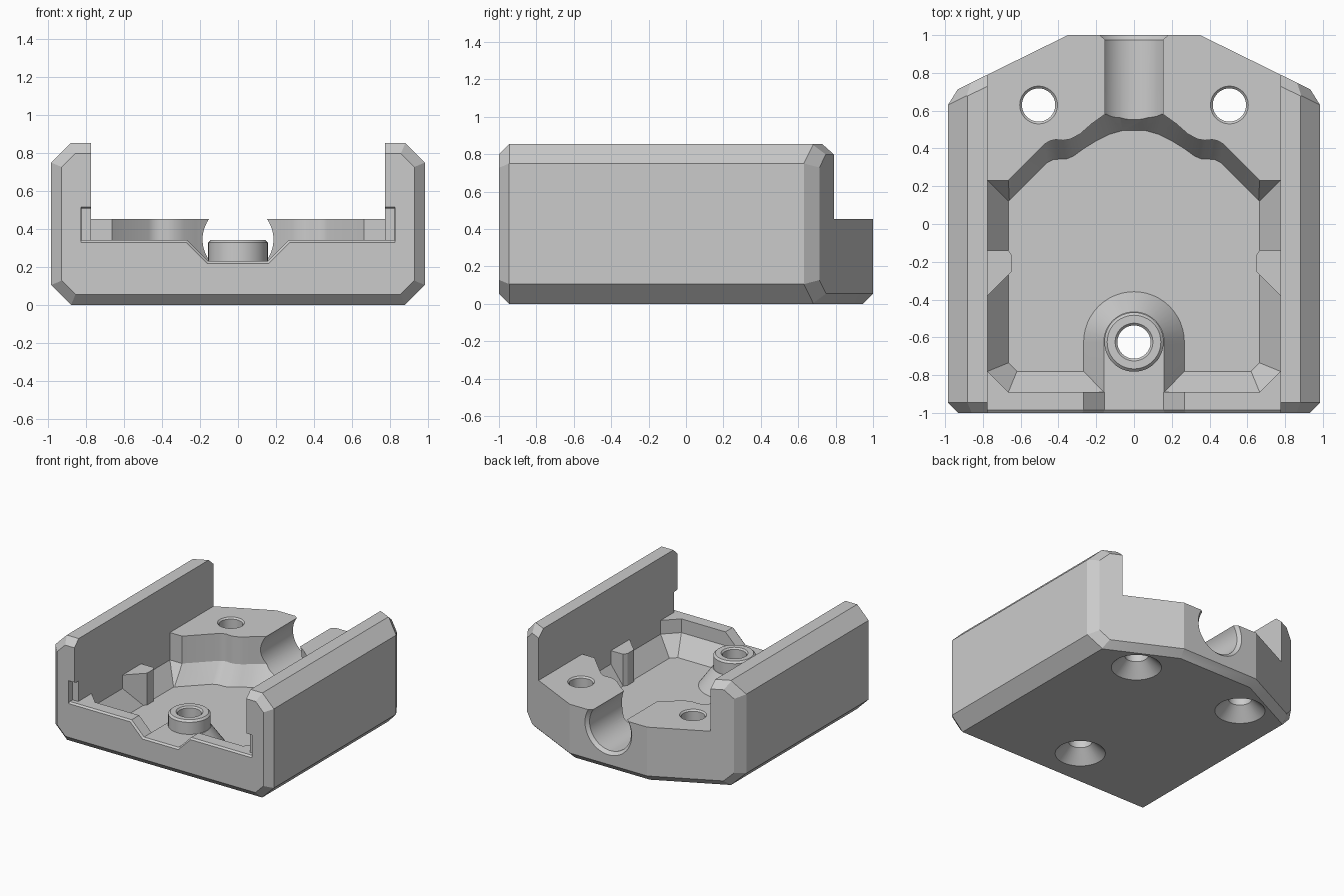
import bpy, bmesh, math
from mathutils import Vector

cube = bpy.data.objects.get("Cube")
if cube:
    bpy.data.objects.remove(cube)

grey = bpy.data.materials.new("light_grey")
grey.use_nodes = True
colour = (0.6, 0.6, 0.6, 1)
grey.diffuse_color = colour
grey.node_tree.nodes["Principled BSDF"].inputs["Base Color"].default_value = colour


def finish(name, bm):
    bmesh.ops.recalc_face_normals(bm, faces=bm.faces)
    mesh = bpy.data.meshes.new(name)
    bm.to_mesh(mesh)
    bm.free()
    mesh.materials.append(grey)
    obj = bpy.data.objects.new(name, mesh)
    bpy.context.scene.collection.objects.link(obj)
    return obj


def loft(name, rings):
    """Closed solid through rings with equal point counts."""
    bm = bmesh.new()
    loops = [[bm.verts.new(p) for p in ring] for ring in rings]
    n = len(loops[0])
    for a, b in zip(loops, loops[1:]):
        for i in range(n):
            j = (i + 1) % n
            bm.faces.new((a[i], a[j], b[j], b[i]))
    bm.faces.new(loops[0])
    bm.faces.new(loops[-1])
    return finish(name, bm)


def box(name, x, y0, y1, z0, z1):
    flat = [(-x, y0), (x, y0), (x, y1), (-x, y1)]
    return loft(name, [[(px, py, z) for px, py in flat] for z in (z0, z1)])


def lathe(name, cx, cy, profile, n=48):
    turn = [2 * math.pi * i / n for i in range(n)]
    return loft(name, [[(cx + r * math.cos(t), cy + r * math.sin(t), z)
                        for t in turn] for r, z in profile])


def mirrored(half):
    return half + [(-a, b) for a, b in reversed(half)]


def combine(body, tool, operation):
    mod = body.modifiers.new(operation, 'BOOLEAN')
    mod.object, mod.operation, mod.solver = tool, operation, 'EXACT'
    bpy.context.view_layer.update()
    graph = bpy.context.evaluated_depsgraph_get()
    mesh = bpy.data.meshes.new_from_object(body.evaluated_get(graph))
    body.modifiers.clear()
    body.data = mesh
    bpy.data.objects.remove(tool)


# Outer block, trimmed by chamfer planes
bm = bmesh.new()
bmesh.ops.create_cube(bm, size=2)
for v in bm.verts:
    v.co = (v.co.x * 0.985, v.co.y, (v.co.z + 1) * 0.4265)


def trim(point, normal):
    cut = bmesh.ops.bisect_plane(bm, geom=bm.verts[:] + bm.edges[:] + bm.faces[:],
                                 plane_co=point, plane_no=Vector(normal).normalized(),
                                 clear_outer=True)
    edges = [e for e in cut["geom_cut"] if isinstance(e, bmesh.types.BMEdge)]
    if len(edges) > 2:
        bmesh.ops.contextual_create(bm, geom=edges)


for s in (-1, 1):
    slant = Vector((s * 0.441, 0.897, 0))
    side = Vector((s, 0, 0))
    trim((s * 0.35, 1, 0), slant)
    trim((s * 0.985, 0.63, 0), side + slant)
    trim((s * 0.985, -0.945, 0), (s, -1, 0))
    for up, side_z, end_z in ((-1, 0.105, 0.055), (1, 0.75, 0.798)):
        chamfer = Vector((s, 0, up)).normalized()
        trim((s * 0.985, 0, side_z), chamfer)
        trim((s * 0.35, 1, end_z), slant + Vector((0, 0, up)))
        trim((s * 0.985, 0.63, side_z), chamfer + slant)
        trim((s * 0.985, -0.945, side_z), chamfer + Vector((0, -1, 0)))
for point, normal in (((0, -1, 0.055), (0, -1, -1)), ((0, -1, 0.798), (0, -1, 1)),
                      ((0, 1, 0.055), (0, 1, -1))):
    trim(point, normal)
tray = finish("tray_body", bm)

# Open channel between the side walls
combine(tray, box("channel_cutter", 0.775, -1.2, 1.2, 0.453, 1), 'DIFFERENCE')

# Pocket with a sloped skirt around its floor
rim = [(0.665, -0.89), (0.775, -0.78), (0.775, 0.23), (0.665, 0.23), (0.47, 0.425),
       (0.445, 0.44), (0.415, 0.447), (0.375, 0.443), (0.335, 0.45), (0.285, 0.477),
       (0.225, 0.53), (0.155, 0.58), (0.08, 0.605)]
foot = [(0.62, -0.78), (0.665, -0.735), (0.665, 0.12), (0.66, 0.125), (0.46, 0.325),
        (0.43, 0.34), (0.4, 0.343), (0.36, 0.343), (0.32, 0.36), (0.265, 0.4),
        (0.2, 0.44), (0.13, 0.475), (0.06, 0.495)]
rings = [[(x, y, z) for x, y in mirrored(half)]
         for half, z in ((foot, 0.08), (rim, 0.23), (rim, 0.5))]
combine(tray, loft("pocket_cutter", rings), 'DIFFERENCE')

# Lowered front lip, then its flared front opening with short slots in the walls
combine(tray, box("lip_cutter", 0.775, -1.2, -0.78, 0.342, 0.5), 'DIFFERENCE')
inner = mirrored([(0.157, 0.231), (0.268, 0.342), (0.826, 0.342), (0.826, 0.508), (0.7, 0.508)])
flare = mirrored([(0.165, 0.211), (0.276, 0.322), (0.83, 0.322), (0.83, 0.522), (0.7, 0.522)])
combine(tray, loft("opening_cutter", [[(x, y, z) for x, z in outline] for outline, y in
                                      ((flare, -1.01), (inner, -0.985), (inner, -0.95))]),
        'DIFFERENCE')


# Sloped pedestal running from the lip to the screw post
def pedestal_ring(r, z):
    arc = [math.pi * i / 24 for i in range(25)]
    return ([(r * math.cos(t), -0.625 + r * math.sin(t), z) for t in arc]
            + [(-r, -0.9, z), (r, -0.9, z)])


combine(tray, loft("pedestal", [pedestal_ring(0.288, 0.05), pedestal_ring(0.16, 0.23)]), 'UNION')
combine(tray, lathe("screw_post", 0, -0.625,
                    [(0.157, 0.15), (0.157, 0.328), (0.142, 0.343)]), 'UNION')

# Side ribs
rib = [(0.8, -0.14), (0.665, -0.14), (0.645, -0.17), (0.645, -0.25), (0.67, -0.275), (0.8, -0.405)]
for s in (-1, 1):
    combine(tray, loft("side_rib", [[(s * x, y, z) for x, y in rib] for z in (0.05, 0.34)]), 'UNION')

# Notch in the front lip
notch = mirrored([(0.157, 0.231), (0.3, 0.374)])
combine(tray, loft("notch_cutter", [[(x, y, z) for x, z in notch] for y in (-0.97, -0.87)]),
        'DIFFERENCE')

# Round cable opening through the back, flared at its outer end
turns = [2 * math.pi * i / 64 for i in range(64)]
combine(tray, loft("cable_cutter", [[(r * math.cos(t), y, 0.345 + r * math.sin(t)) for t in turns]
                                    for r, y in ((0.187, 0.45), (0.187, 0.975), (0.235, 1.025))]),
        'DIFFERENCE')

# Countersunk screw holes
for x, y, top in ((0, -0.625, 0.343), (-0.505, 0.63, 0.453), (0.505, 0.63, 0.453)):
    combine(tray, lathe("screw_cutter", x, y, [(0.238, -0.05), (0.088, 0.1), (0.088, top - 0.012),
                                               (0.12, top + 0.02)]), 'DIFFERENCE')

bpy.ops.object.select_all(action='DESELECT')
tray.select_set(True)
bpy.context.view_layer.objects.active = tray
bpy.ops.object.shade_smooth_by_angle(angle=math.radians(25))
